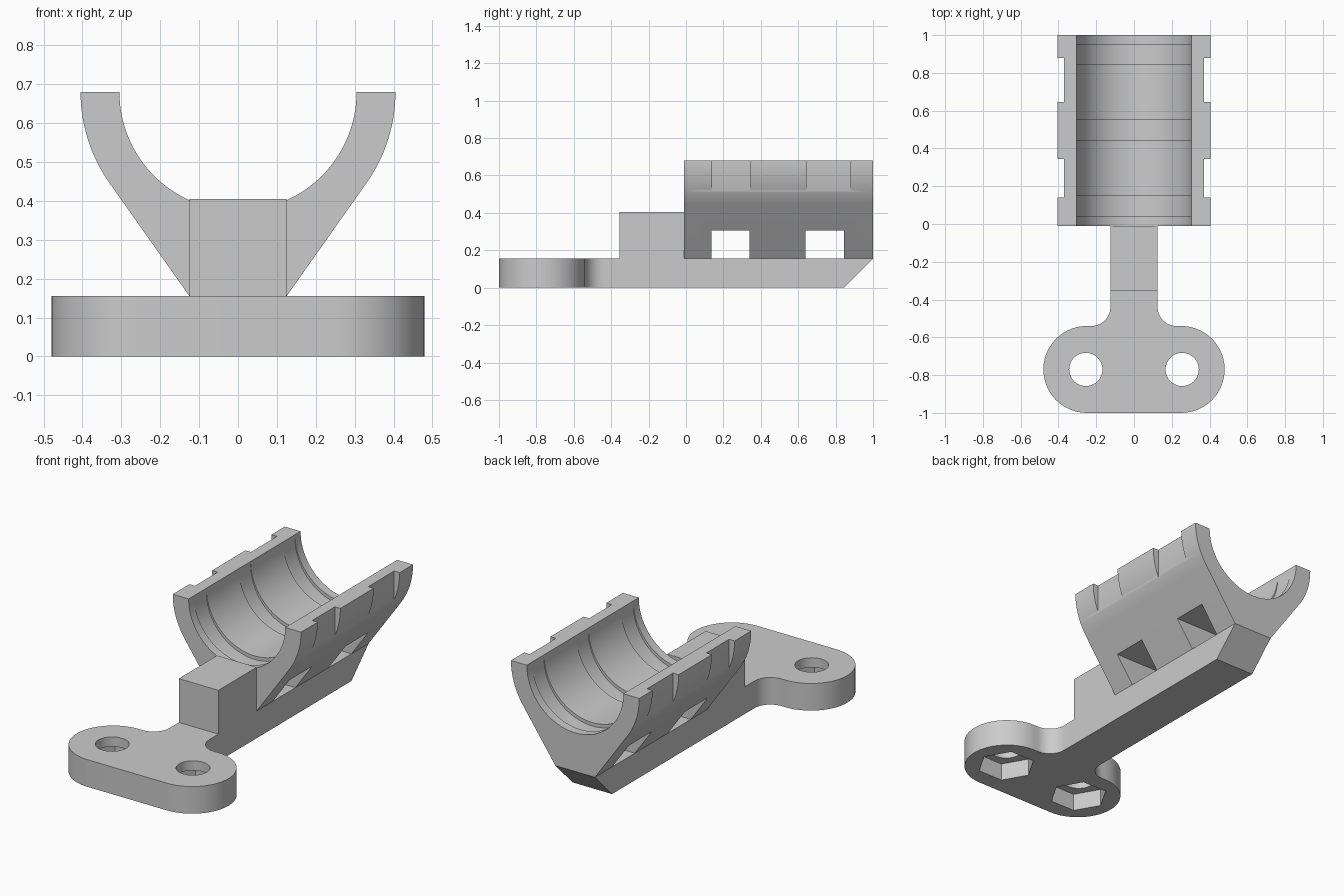
import bpy, bmesh
from math import cos, sin, radians

cube = bpy.data.objects.get("Cube")
if cube:
    bpy.data.objects.remove(cube, do_unlink=True)

grey = bpy.data.materials.new("light_grey_plastic")
grey.use_nodes = True
grey.diffuse_color = (0.6, 0.6, 0.6, 1)
grey.node_tree.nodes["Principled BSDF"].inputs["Base Color"].default_value = (0.6, 0.6, 0.6, 1)


def arc(u, v, r, start, end, steps):
    """Points on an arc, angles in degrees."""
    angles = [radians(start + (end - start) * i / steps) for i in range(steps + 1)]
    return [(u + r * cos(a), v + r * sin(a)) for a in angles]


def circle(u, v, r, sides):
    return arc(u, v, r, 0, 360, sides)[:-1]


def prism(name, outline, axis, low, high):
    """Extrude a flat outline along one axis."""
    place = {"x": lambda u, v, t: (t, u, v),
             "y": lambda u, v, t: (u, t, v),
             "z": lambda u, v, t: (u, v, t)}[axis]
    bm = bmesh.new()
    face = bm.faces.new([bm.verts.new(place(u, v, low)) for u, v in outline])
    new = bmesh.ops.extrude_face_region(bm, geom=[face])["geom"]
    bmesh.ops.translate(bm, verts=[g for g in new if isinstance(g, bmesh.types.BMVert)],
                        vec=place(0, 0, high - low))
    bmesh.ops.recalc_face_normals(bm, faces=bm.faces)
    mesh = bpy.data.meshes.new(name)
    bm.to_mesh(mesh)
    bm.free()
    mesh.materials.append(grey)
    obj = bpy.data.objects.new(name, mesh)
    bpy.context.collection.objects.link(obj)
    return obj


def select(obj):
    bpy.ops.object.select_all(action="DESELECT")
    obj.select_set(True)
    bpy.context.view_layer.objects.active = obj


def cut(obj, outline, axis, low, high):
    """Subtract a prism from a part."""
    cutter = prism("cutter", outline, axis, low, high)
    cutter.hide_render = True
    select(obj)
    mod = obj.modifiers.new("cut", "BOOLEAN")
    mod.operation = "DIFFERENCE"
    mod.solver = "EXACT"
    mod.object = cutter
    bpy.ops.object.modifier_apply(modifier=mod.name)
    bpy.data.objects.remove(cutter, do_unlink=True)


def box(u0, u1, v0, v1):
    return [(u0, v0), (u1, v0), (u1, v1), (u0, v1)]


TOP, BORE, SHELL = 0.68, 0.305, 0.405   # cradle axis height and radii
BAR, DECK = 0.125, 0.155                # bar half width and plate thickness

# Half-round cradle narrowing to the bar
profile = (arc(0, TOP, SHELL, 0, -34.5, 14)
           + [(BAR, DECK), (-BAR, DECK)]
           + arc(0, TOP, SHELL, 214.5, 180, 14)
           + arc(0, TOP, BORE, 180, 360, 64))
cradle = prism("cradle", profile, "y", -0.01, 1.0)

# Shallow grooves inside the bore
for y0, y1 in ((0.04, 0.15), (0.445, 0.55), (0.845, 0.95)):
    cut(cradle, circle(0, TOP - 0.02, BORE, 96), "y", y0, y1)

# Strap windows through the web, and strap notches on the rim
for y0, y1, notch_end in ((0.135, 0.34, 0.345), (0.64, 0.845, 0.88)):
    cut(cradle, box(y0, y1, 0.1, 0.305), "x", -0.6, 0.6)
    for side in (-1, 1):
        low, high = sorted((side * 0.37, side * 0.6))
        cut(cradle, box(y0 + 0.005, notch_end, 0.45, 0.8), "x", low, high)

# Spine bar with stop block and chamfered back end
spine = prism("spine_bar", [(-0.355, 0), (0.845, 0), (1.0, DECK), (-0.01, DECK),
                            (-0.01, 0.405), (-0.355, 0.405)], "x", -BAR, BAR)

# Rounded foot plate, filleted into the bar
half = (arc(0.25, -0.77, 0.23, -90, 90, 28)
        + arc(0.225, -0.44, 0.1, 270, 180, 12)
        + [(BAR, -0.355)])
foot = prism("foot_plate", half + [(-x, y) for x, y in reversed(half)], "z", 0, DECK)

# Bolt holes with hexagonal nut pockets underneath
for x in (-0.255, 0.255):
    cut(foot, circle(x, -0.77, 0.088, 40), "z", -0.1, 0.3)
    cut(foot, circle(x, -0.77, 0.155, 6), "z", -0.1, 0.1)

for part in (cradle, spine, foot):
    select(part)
    bpy.ops.object.shade_smooth_by_angle(angle=radians(25))
